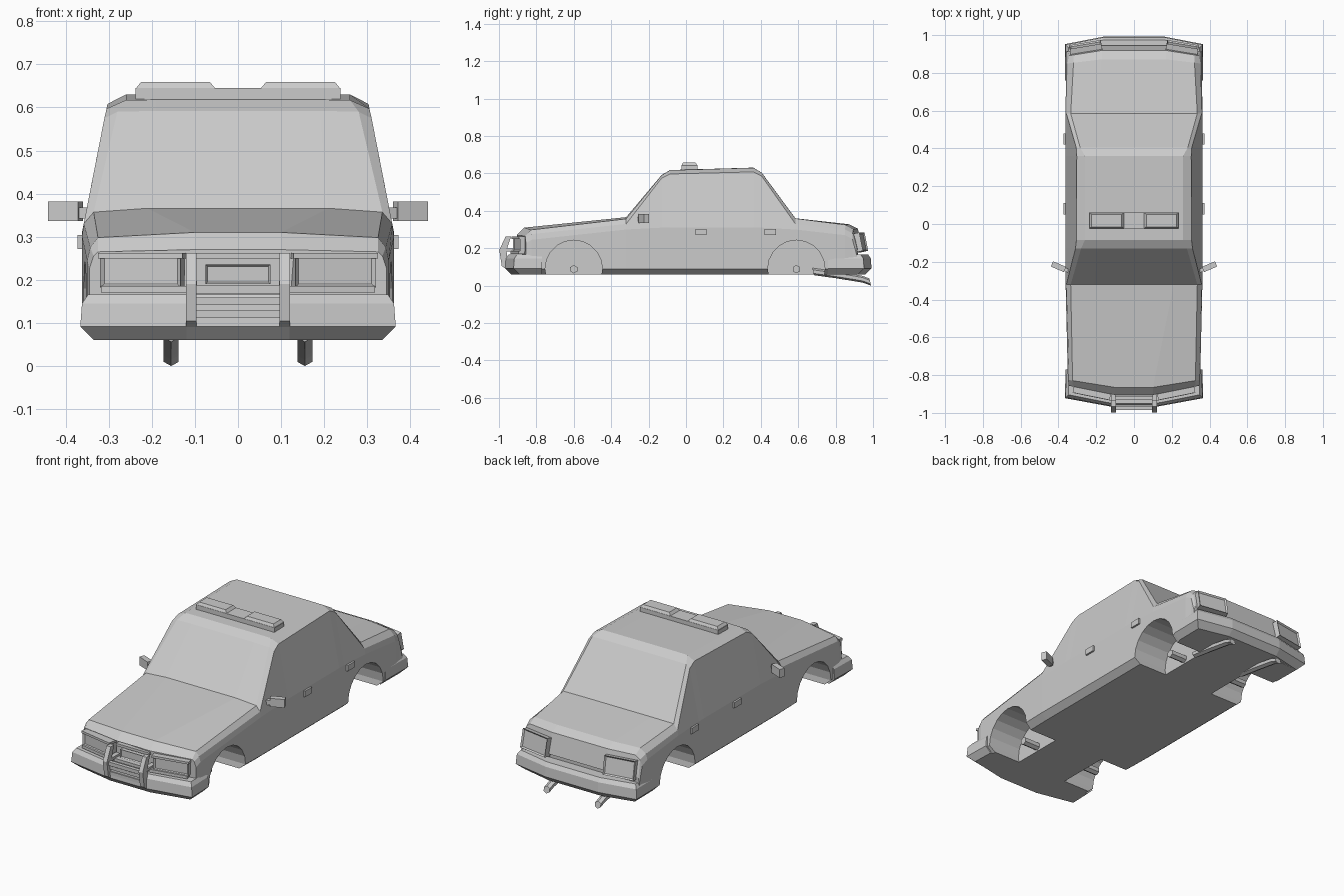
import bpy, bmesh, math
from mathutils import Vector, Matrix

old = bpy.data.objects.get("Cube")
if old:
    bpy.data.objects.remove(old, do_unlink=True)

grey = bpy.data.materials.new("plain_grey")
grey.use_nodes = True
grey.diffuse_color = (0.6, 0.6, 0.6, 1)
grey.node_tree.nodes["Principled BSDF"].inputs["Base Color"].default_value = (0.6, 0.6, 0.6, 1)


def finish(bm, name):
    bmesh.ops.recalc_face_normals(bm, faces=bm.faces)
    mesh = bpy.data.meshes.new(name)
    bm.to_mesh(mesh)
    bm.free()
    mesh.materials.append(grey)
    ob = bpy.data.objects.new(name, mesh)
    bpy.context.scene.collection.objects.link(ob)
    return ob


def loft(rings, name, cap=True):
    """Skin a list of closed rings of points."""
    bm = bmesh.new()
    vs = [[bm.verts.new(p) for p in r] for r in rings]
    n = len(rings[0])
    for a, b in zip(vs, vs[1:]):
        for i in range(n):
            j = (i + 1) % n
            bm.faces.new((a[i], a[j], b[j], b[i]))
    if cap:
        bm.faces.new(vs[0])
        bm.faces.new(vs[-1])
    return finish(bm, name)


def box(name, centre, size, turn=0, inset=0, front=-1, tilt=0):
    """Box turned about z; its outward y face may carry a recessed panel."""
    bm = bmesh.new()
    bmesh.ops.create_cube(bm, size=1)
    bmesh.ops.scale(bm, vec=size, verts=bm.verts)
    if inset:
        bm.normal_update()
        face = [f for f in bm.faces if f.normal.y * front > 0.9]
        bmesh.ops.inset_region(bm, faces=face, thickness=inset, depth=-0.008)
    move = Matrix.Translation(centre) @ Matrix.Rotation(turn, 4, "Z") @ Matrix.Rotation(tilt, 4, "X")
    bmesh.ops.transform(bm, matrix=move, verts=bm.verts)
    return finish(bm, name)


def rod(name, start, end, radius, sides):
    axis = Vector(end) - Vector(start)
    bm = bmesh.new()
    bmesh.ops.create_cone(bm, cap_ends=True, segments=sides, radius1=radius, radius2=radius, depth=axis.length)
    spin = axis.to_track_quat("Z", "Y").to_matrix().to_4x4()
    bmesh.ops.transform(bm, matrix=Matrix.Translation((Vector(start) + Vector(end)) / 2) @ spin, verts=bm.verts)
    return finish(bm, name)


# Body shell: y, bow, side x, edge x/z, shoulder x/z, crease x/z
STATIONS = [
    (-0.905, 0.05, 0.345, 0.335, 0.255, 0.325, 0.265, 0.10, 0.27),
    (-0.865, 0.04, 0.35, 0.343, 0.275, 0.325, 0.298, 0.10, 0.31),
    (-0.32, 0, 0.362, 0.358, 0.33, 0.335, 0.357, 0.21, 0.366),
    (-0.13, 0, 0.362, 0.31, 0.575, 0.28, 0.59, 0.19, 0.592),
    (-0.085, 0, 0.362, 0.305, 0.597, 0.26, 0.617, 0.19, 0.618),
    (0.36, 0, 0.362, 0.303, 0.608, 0.26, 0.63, 0.19, 0.631),
    (0.405, 0, 0.362, 0.306, 0.585, 0.285, 0.603, 0.19, 0.604),
    (0.585, 0, 0.362, 0.358, 0.33, 0.335, 0.359, 0.20, 0.36),
    (0.88, -0.03, 0.36, 0.352, 0.3, 0.32, 0.325, 0.17, 0.328),
    (0.93, -0.04, 0.357, 0.345, 0.28, 0.32, 0.302, 0.17, 0.305),
    (0.955, -0.04, 0.357, 0.352, 0.19, 0.35, 0.195, 0.17, 0.195),
]
rings = []
for y, bow, sx, ex, ez, hx, hz, cx, cz in STATIONS:
    half = [(cx, 0.06), (sx - 0.035, 0.06), (sx, 0.09), (sx, min(0.31, ez - 0.03)), (ex, ez), (hx, hz), (cx, cz)]
    half = [(x, y + bow * max(0, x - 0.1) / 0.25, z) for x, z in half]
    rings.append(half + [(-x, q, z) for x, q, z in reversed(half)])
body = loft(rings, "body_shell")

# Wheel arches cut into the shell, with axle stubs inside
for y in (-0.6, 0.59):
    for s in (-1, 1):
        cutter = rod("arch_cutter", (s * 0.155, y, 0.09), (s * 0.5, y, 0.09), 0.153, 20)
        cutter.hide_render = True
        mod = body.modifiers.new("arch", "BOOLEAN")
        mod.operation = "DIFFERENCE"
        mod.solver = "EXACT"
        mod.object = cutter
        bpy.context.view_layer.objects.active = body
        bpy.ops.object.modifier_apply(modifier=mod.name)
        bpy.data.objects.remove(cutter, do_unlink=True)
        rod("axle_stub", (s * 0.14, y, 0.088), (s * 0.25, y, 0.088), 0.022, 6)


# Wraparound bumpers: plan outline stacked at several heights
def bumper(name, plan, end):
    levels = []
    for z, shrink in ((0.06, 0.032), (0.092, 0), (0.145, 0.004), (0.166, 0.018)):
        half = [(x - (shrink if x > 0.2 else 0), y - end * (shrink if i else 0), z) for i, (x, y) in enumerate(plan)]
        levels.append(half + [(-x, y, z) for x, y, z in reversed(half)])
    loft(levels, name)


bumper("front_bumper", [(0.362, -0.77), (0.366, -0.922), (0.12, -0.967)], -1)
bumper("rear_bumper", [(0.364, 0.76), (0.366, 0.952), (0.16, 0.992)], 1)

# Front and rear lights, grille and trim
for s in (-1, 1):
    box("headlight", (s * 0.222, -0.882, 0.222), (0.19, 0.05, 0.08), s * 0.2, 0.012)
    box("headlight_brow", (s * 0.222, -0.888, 0.256), (0.2, 0.05, 0.012), s * 0.2)
    box("nose_trim", (s * 0.205, -0.893, 0.178), (0.22, 0.05, 0.016), s * 0.2)
    box("tail_light", (s * 0.255, 0.931, 0.231), (0.17, 0.04, 0.1), -s * 0.165, 0.01, 1, 0.2)
box("grille", (0, -0.9, 0.213), (0.15, 0.03, 0.045), 0, 0.006)
box("grille_trim", (0, -0.9, 0.255), (0.2, 0.03, 0.014))
box("nose_trim_middle", (0, -0.91, 0.178), (0.2, 0.04, 0.016))
for z in (0.12, 0.15):
    box("bumper_slat", (0, -0.964, z), (0.2, 0.012, 0.018))

# Push bar in front of the grille
BAR = [(-0.925, 0.075), (-0.945, 0.075), (-0.985, 0.105), (-0.998, 0.19), (-0.965, 0.262),
       (-0.935, 0.262), (-0.96, 0.19), (-0.95, 0.105)]
for s in (-1, 1):
    loft([[(s * x, y, z) for y, z in BAR] for x in (0.096, 0.121)], "push_bar_upright")
    box("push_bar_bracket", (s * 0.108, -0.93, 0.19), (0.025, 0.09, 0.015))
box("push_bar_rung", (0, -0.975, 0.178), (0.2, 0.02, 0.02))

# Roof light bar: base rail with two tapered lamps
box("light_bar_base", (0, 0.018, 0.628), (0.475, 0.085, 0.034))
for s in (-1, 1):
    lamp = []
    for z, t in ((0.643, 0), (0.659, 0.013)):
        x0, x1, y0, y1 = 0.052 + t, 0.238 - t, -0.024 + t * 0.7, 0.06 - t * 0.7
        lamp.append([(s * x, y, z) for x, y in ((x0, y0), (x1, y0), (x1, y1), (x0, y1))])
    loft(lamp, "light_bar_lamp")

# Mirrors, door handles and exhaust pipes
for s in (-1, 1):
    box("side_mirror", (s * 0.4, -0.226, 0.359), (0.075, 0.03, 0.046), s * 0.4)
    box("mirror_arm", (s * 0.355, -0.245, 0.355), (0.05, 0.02, 0.025), s * 0.4)
    for y in (0.08, 0.45):
        box("door_handle", (s * 0.36, y, 0.288), (0.024, 0.06, 0.032))
    pipe = []
    for y, z in ((0.68, 0.075), (0.8, 0.058), (0.9, 0.042), (0.945, 0.034), (0.985, 0.019)):
        pipe.append([(s * 0.155 + 0.02 * math.sin(k * math.pi / 3), y - 0.004 * math.cos(k * math.pi / 3),
                      z + 0.019 * math.cos(k * math.pi / 3)) for k in range(6)])
    loft(pipe, "exhaust_pipe")
